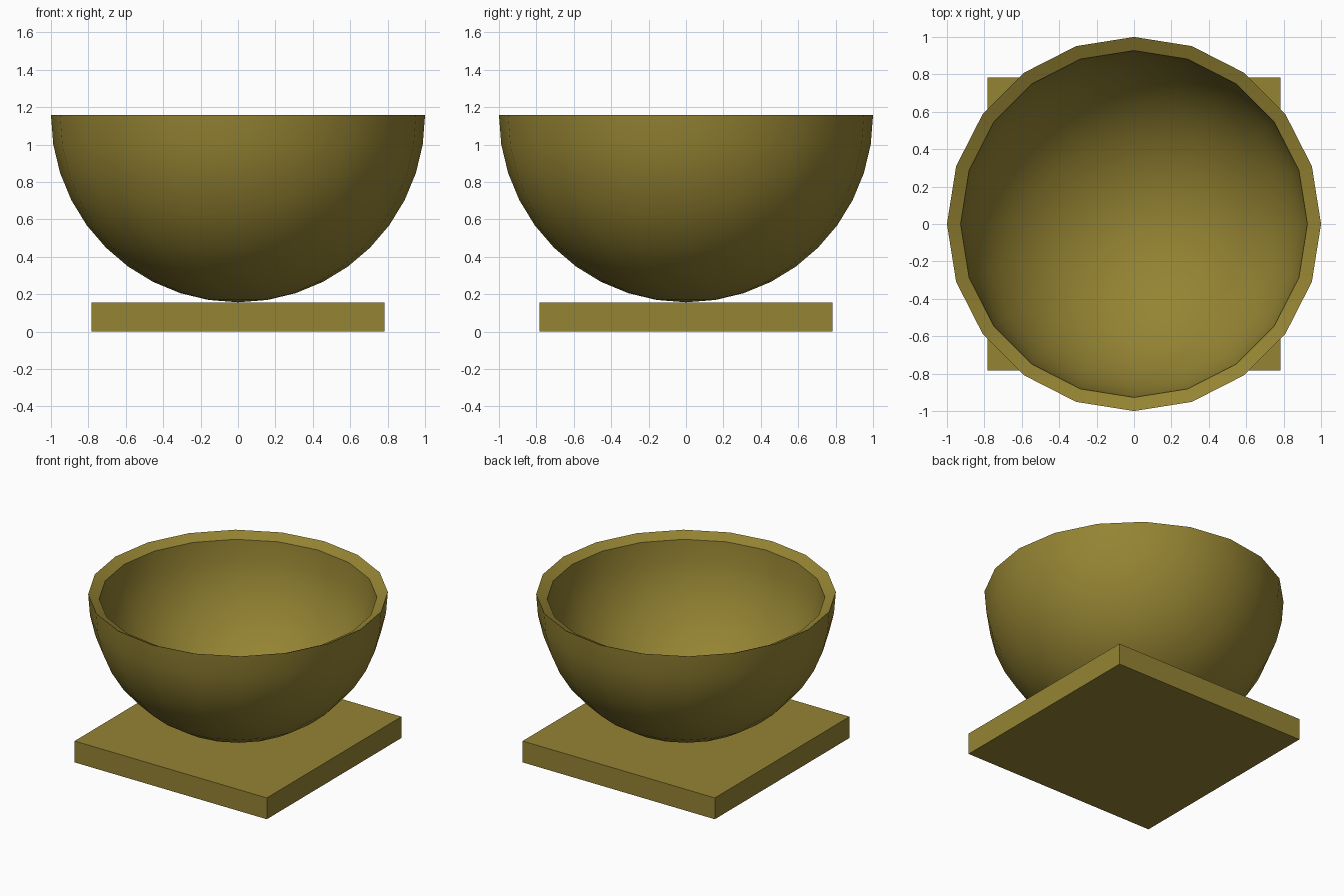
import bpy, bmesh, math

if "Cube" in bpy.data.objects:
    bpy.data.objects.remove(bpy.data.objects["Cube"])

SEG, RINGS = 20, 10
BASE_HALF, BASE_H = 0.783, 0.157
SCALE = 0.927                      # inner wall relative to the outer wall

mat = bpy.data.materials.new("olive_gold")
mat.diffuse_color = (0.30, 0.23, 0.033, 1)
mat.use_nodes = True
mat.node_tree.nodes["Principled BSDF"].inputs["Base Color"].default_value = mat.diffuse_color


def finish(bm, name):
    bmesh.ops.recalc_face_normals(bm, faces=bm.faces[:])
    me = bpy.data.meshes.new(name)
    bm.to_mesh(me)
    bm.free()
    me.materials.append(mat)
    ob = bpy.data.objects.new(name, me)
    bpy.context.collection.objects.link(ob)
    return ob


def hemisphere(bm, radius, centre_z):
    """Open-topped half sphere; returns its rim vertices."""
    rows = []
    for i in range(RINGS):
        a = math.pi / 2 * i / RINGS
        r, z = radius * math.cos(a), centre_z - radius * math.sin(a)
        rows.append([bm.verts.new((r * math.cos(2 * math.pi * k / SEG),
                                   r * math.sin(2 * math.pi * k / SEG), z))
                     for k in range(SEG)])
    pole = bm.verts.new((0, 0, centre_z - radius))
    for k in range(SEG):
        n = (k + 1) % SEG
        for a, b in zip(rows, rows[1:]):
            bm.faces.new((a[k], a[n], b[n], b[k]))
        bm.faces.new((rows[-1][k], rows[-1][n], pole))
    return rows[0]


# square base slab
bm = bmesh.new()
bmesh.ops.create_cube(bm, size=1)
for v in bm.verts:
    v.co = (v.co.x * 2 * BASE_HALF, v.co.y * 2 * BASE_HALF, (v.co.z + 0.5) * BASE_H)
finish(bm, "base_slab")

# bowl: outer wall, inner wall scaled about mid height, sloping rim between
bm = bmesh.new()
top = BASE_H + 1.0
outer = hemisphere(bm, 1.0, top)
inner = hemisphere(bm, SCALE, top - 0.5 * (1 - SCALE))
for k in range(SEG):
    n = (k + 1) % SEG
    bm.faces.new((outer[k], outer[n], inner[n], inner[k]))
bowl = finish(bm, "bowl")

bpy.context.view_layer.objects.active = bowl
bowl.select_set(True)
bpy.ops.object.shade_smooth_by_angle(angle=math.radians(35))
